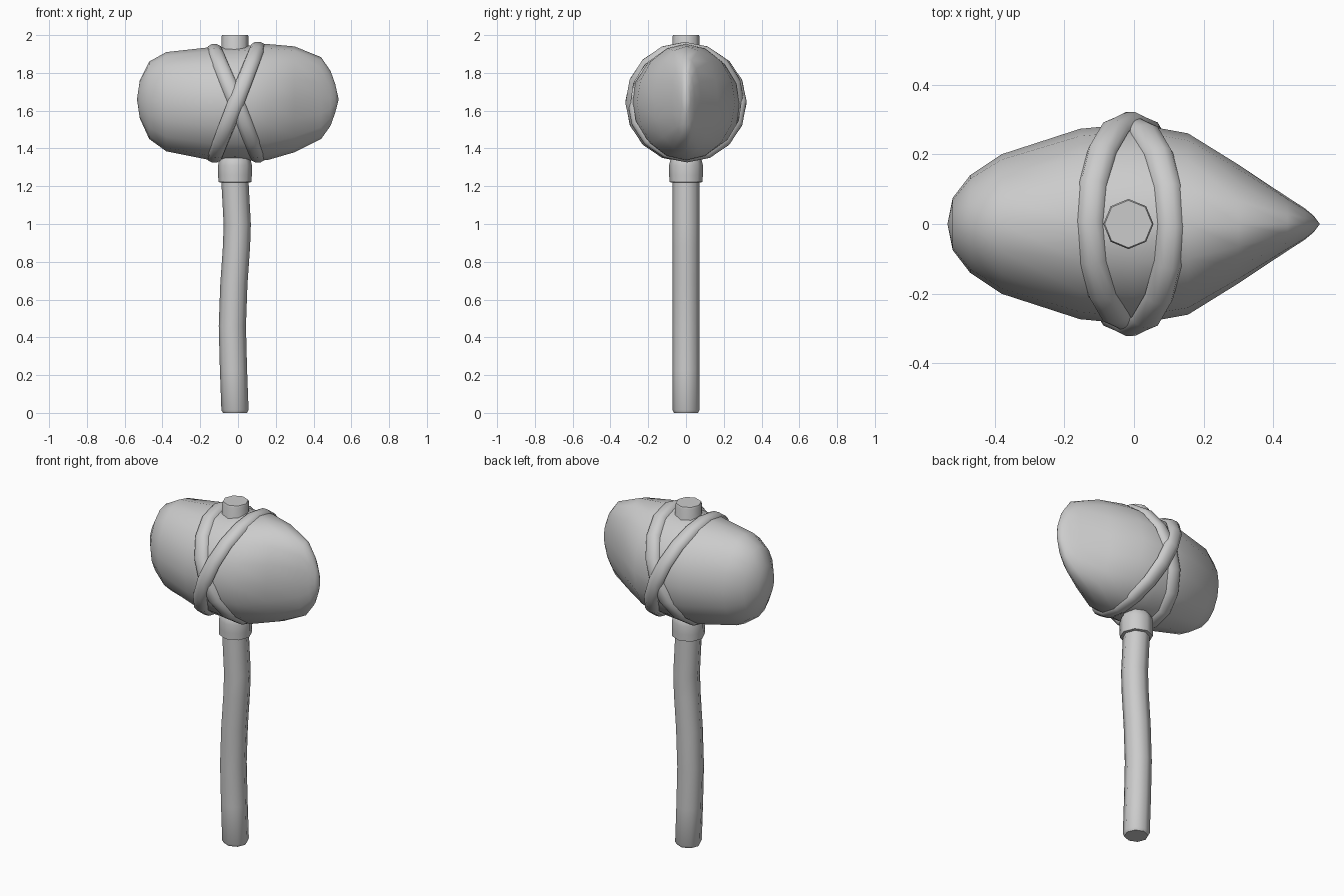
import bpy, bmesh
from math import sin, cos, tau, radians

if "Cube" in bpy.data.objects:
    bpy.data.objects.remove(bpy.data.objects["Cube"])


def loft(name, rings, loop=False, tips=None, angle=50):
    """Skin a list of equal-length point rings; loop joins last to first."""
    bm = bmesh.new()
    vs = [[bm.verts.new(p) for p in r] for r in rings]
    n = len(vs[0])
    pairs = list(zip(vs, vs[1:])) + ([(vs[-1], vs[0])] if loop else [])
    for a, b in pairs:
        for i in range(n):
            j = (i + 1) % n
            bm.faces.new((a[i], a[j], b[j], b[i]))
    if not loop:
        for k, ring in enumerate((vs[0], vs[-1])):
            if tips:
                t = bm.verts.new(tips[k])
                for i in range(n):
                    bm.faces.new((ring[i], ring[(i + 1) % n], t))
            else:
                bm.faces.new(ring)
    bmesh.ops.recalc_face_normals(bm, faces=bm.faces)
    me = bpy.data.meshes.new(name)
    bm.to_mesh(me)
    bm.free()
    ob = bpy.data.objects.new(name, me)
    bpy.context.collection.objects.link(ob)
    bpy.ops.object.select_all(action='DESELECT')
    ob.select_set(True)
    bpy.context.view_layer.objects.active = ob
    bpy.ops.object.shade_smooth_by_angle(angle=radians(angle))
    return ob


def circle(x, z, r, n=8):
    return [(x + r * cos(tau * i / n), r * sin(tau * i / n), z) for i in range(n)]


# Slightly crooked wooden handle: x, z, radius
handle = [(-.016, 0, .064), (-.016, .015, .072), (-.024, .23, .072), (-.03, .46, .072),
          (-.022, .68, .072), (-.008, .88, .072), (-.004, 1.0, .072), (-.016, 1.22, .072),
          (-.016, 1.99, .072), (-.016, 2.0, .068)]
loft("handle", [circle(*s) for s in handle])

# Collar under the head
collar = [(1.22, .074), (1.222, .088), (1.26, .089), (1.31, .09), (1.335, .084), (1.35, .076)]
loft("collar", [circle(-.016, z, r) for z, r in collar])

# Stone head, blunt at left and wedge-shaped at right: x, top, bottom, half depth
head = [(-.52, 1.76, 1.56, .075), (-.47, 1.86, 1.45, .14), (-.38, 1.91, 1.385, .20),
        (-.155, 1.935, 1.34, .273), (0, 1.94, 1.335, .288), (.155, 1.953, 1.338, .26),
        (.30, 1.94, 1.38, .17), (.44, 1.883, 1.45, .077), (.49, 1.81, 1.52, .045),
        (.515, 1.74, 1.59, .024)]
N = 16
rings = [[(x, hy * cos(tau * i / N), (t + b) / 2 + (t - b) / 2 * sin(tau * i / N))
          for i in range(N)] for x, t, b, hy in head]
loft("stone_head", rings, tips=((-.535, 0, 1.66), (.533, 0, 1.66)), angle=75)

# Two crossed lashings: flattened bands tilted opposite ways around the head
band = [(-.04, -.012), (-.034, .004), (-.014, .015), (.014, .015), (.034, .004), (.04, -.012)]
for name, lean, dy in (("lashing_a", .115, -.006), ("lashing_b", -.115, .006)):
    rings = []
    for i in range(N):
        c, s = cos(tau * i / N), sin(tau * i / N)
        rz = .304 if lean > 0 or s < 0 else .292
        tilt = -lean / .31 * c
        rings.append([(-.01 + lean * s + w,
                       dy + (.300 + h) * c + w * tilt * -s,
                       1.645 + (rz + h) * s + w * tilt * c) for w, h in band])
    loft(name, rings, loop=True)
